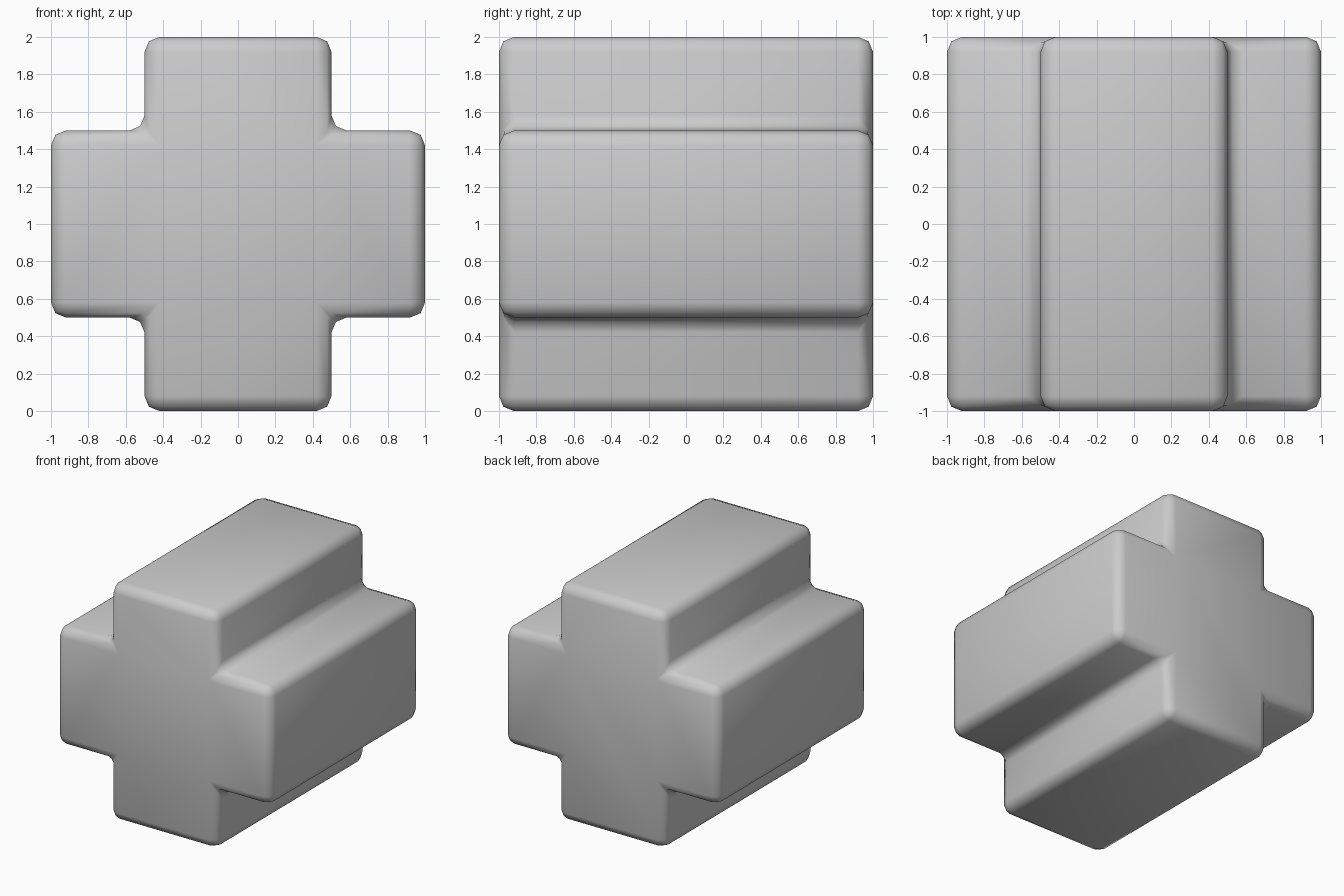
import bpy, bmesh

if "Cube" in bpy.data.objects:
    bpy.data.objects.remove(bpy.data.objects["Cube"])

# Plus-shaped profile in x-z, centred at z = 1
arm, half = 1.0, 0.5
quarter = [(arm, half), (half, half), (half, arm)]
profile = []
for _ in range(4):
    profile += quarter
    quarter = [(-z, x) for x, z in quarter]

# Extrude the profile along y
bm = bmesh.new()
cap = bm.faces.new([bm.verts.new((x, -1.0, z + 1.0)) for x, z in profile])
ext = bmesh.ops.extrude_face_region(bm, geom=[cap], use_keep_orig=True)
new_verts = [g for g in ext["geom"] if isinstance(g, bmesh.types.BMVert)]
bmesh.ops.translate(bm, verts=new_verts, vec=(0, 2.0, 0))
bmesh.ops.recalc_face_normals(bm, faces=bm.faces)

# Round every edge, inner and outer
bmesh.ops.bevel(bm, geom=bm.edges[:], offset=0.08, offset_type='OFFSET',
                segments=2, profile=0.5, affect='EDGES', clamp_overlap=True)
bmesh.ops.recalc_face_normals(bm, faces=bm.faces)
for f in bm.faces:
    f.smooth = True

mesh = bpy.data.meshes.new("cross_block")
bm.to_mesh(mesh)
bm.free()
block = bpy.data.objects.new("cross_block", mesh)
bpy.context.collection.objects.link(block)
